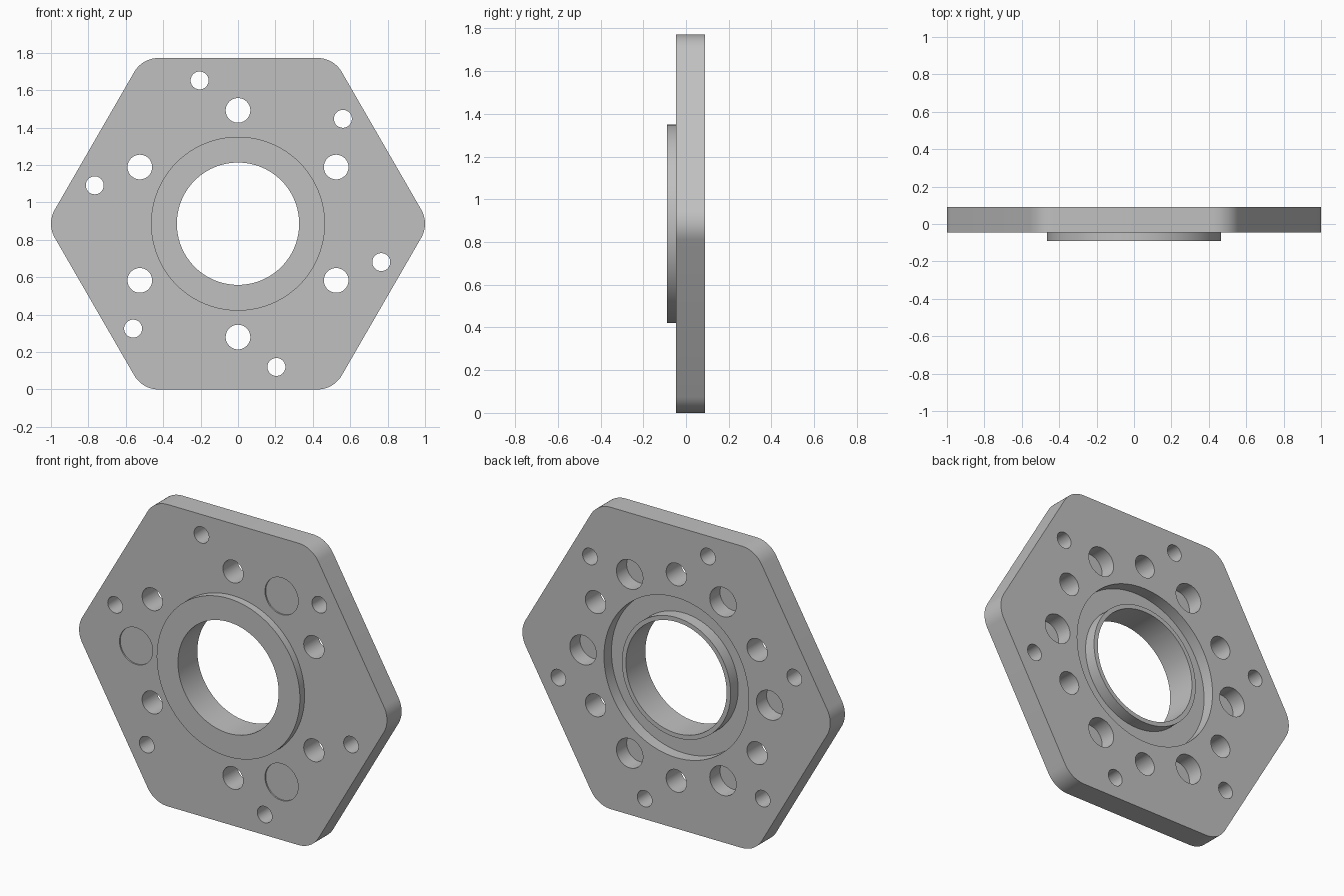
import bpy, bmesh, math

if "Cube" in bpy.data.objects:
    bpy.data.objects.remove(bpy.data.objects["Cube"])

CZ = 0.886                     # height of the central axis
FRONT, BACK = -0.046, 0.09     # plate faces along y


def circle(r, n=48, cx=0.0, cz=0.0):
    return [(cx + r * math.cos(2 * math.pi * i / n),
             cz + r * math.sin(2 * math.pi * i / n)) for i in range(n)]


def rounded_hexagon(apothem, r, n=10):
    pts, d = [], (apothem - r) / math.cos(math.pi / 6)
    for k in range(6):
        a = math.radians(60 * k)
        for i in range(n + 1):
            b = a + math.radians(-30 + 60 * i / n)
            pts.append((d * math.cos(a) + r * math.cos(b),
                        d * math.sin(a) + r * math.sin(b)))
    return pts


def prism(bm, pts, y0, y1):
    a = [bm.verts.new((x, y0, z + CZ)) for x, z in pts]
    b = [bm.verts.new((x, y1, z + CZ)) for x, z in pts]
    bm.faces.new(a)
    bm.faces.new(b[::-1])
    for i in range(len(a)):
        j = (i + 1) % len(a)
        bm.faces.new((a[i], b[i], b[j], a[j]))


def ring(bm, r0, r1, y0, y1, n=96):
    loops = [[bm.verts.new((x, y, z + CZ)) for x, z in circle(r, n)]
             for r, y in ((r0, y0), (r1, y0), (r1, y1), (r0, y1))]
    for k in range(4):
        p, q = loops[k], loops[(k + 1) % 4]
        for i in range(n):
            j = (i + 1) % n
            bm.faces.new((p[i], p[j], q[j], q[i]))


def hole_pattern(bm, dist, r, start, count, y0, y1):
    for k in range(count):
        a = math.radians(start + 360 * k / count)
        prism(bm, circle(r, 40, dist * math.cos(a), dist * math.sin(a)), y0, y1)


def make_object(name, bm):
    bmesh.ops.recalc_face_normals(bm, faces=bm.faces)
    me = bpy.data.meshes.new(name)
    bm.to_mesh(me)
    bm.free()
    ob = bpy.data.objects.new(name, me)
    bpy.context.collection.objects.link(ob)
    return ob


def boolean(target, tool, operation):
    tool.hide_render = True
    mod = target.modifiers.new(operation.lower(), 'BOOLEAN')
    mod.object, mod.operation, mod.solver = tool, operation, 'EXACT'
    bpy.context.view_layer.objects.active = target
    bpy.ops.object.modifier_apply(modifier=mod.name)
    bpy.data.objects.remove(tool)


# Hexagonal plate with rounded corners
bm = bmesh.new()
prism(bm, rounded_hexagon(CZ, 0.15), FRONT, BACK)
plate = make_object("flange_plate", bm)

# Raised round boss on the front
bm = bmesh.new()
prism(bm, circle(0.465, 96), -0.09, 0.0)
boolean(plate, make_object("boss", bm), 'UNION')

# Bore, rear groove around a thin lip, holes and pockets
bm = bmesh.new()
prism(bm, circle(0.327, 96), -0.3, 0.3)
ring(bm, 0.353, 0.47, 0.02, 0.3)
hole_pattern(bm, 0.606, 0.066, 30, 6, -0.3, 0.3)       # bolt holes
hole_pattern(bm, 0.793, 0.048, 45, 6, -0.3, 0.3)       # small outer holes
hole_pattern(bm, 0.606, 0.086, 0, 6, -0.005, 0.3)      # blind rear pockets
hole_pattern(bm, 0.63, 0.108, 60, 3, -0.3, FRONT + 0.008)  # shallow front recesses
boolean(plate, make_object("cutters", bm), 'DIFFERENCE')

# Material and shading
mat = bpy.data.materials.new("light_grey")
mat.diffuse_color = (0.53, 0.53, 0.53, 1)
mat.use_nodes = True
mat.node_tree.nodes["Principled BSDF"].inputs["Base Color"].default_value = mat.diffuse_color
plate.data.materials.clear()
plate.data.materials.append(mat)
for p in plate.data.polygons:
    p.material_index = 0
bpy.ops.object.select_all(action='DESELECT')
plate.select_set(True)
bpy.context.view_layer.objects.active = plate
bpy.ops.object.shade_smooth_by_angle(angle=math.radians(30))
